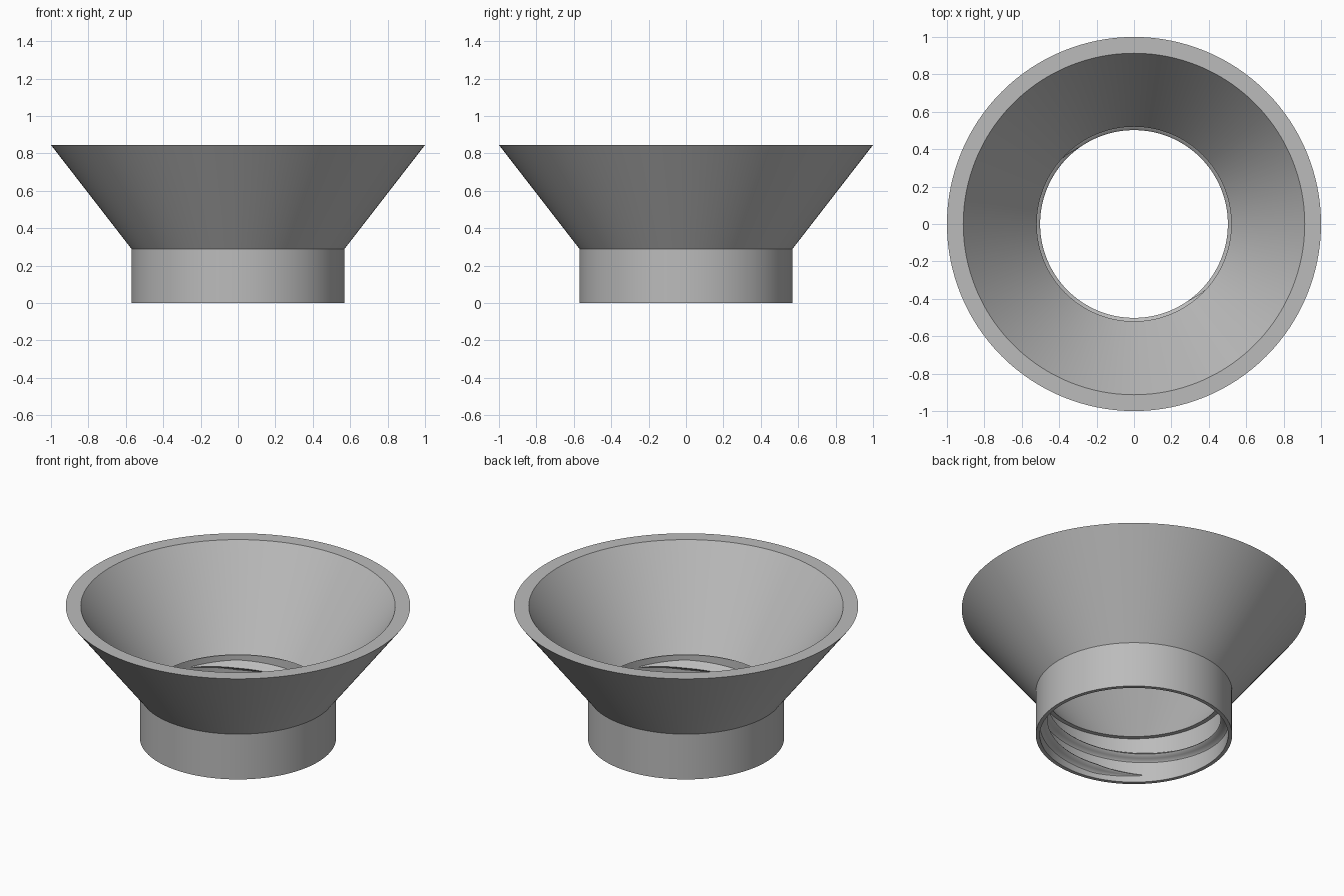
import bpy, bmesh, math

if "Cube" in bpy.data.objects:
    bpy.data.objects.remove(bpy.data.objects["Cube"])

SEGMENTS = 128

grey = bpy.data.materials.new("plain grey")
grey.diffuse_color = (0.5, 0.5, 0.5, 1)
grey.use_nodes = True
grey.node_tree.nodes["Principled BSDF"].inputs["Base Color"].default_value = grey.diffuse_color


def finish(bm, name, angle):
    """Turn a bmesh into a smooth-shaded grey object that keeps its sharp edges."""
    bmesh.ops.recalc_face_normals(bm, faces=bm.faces)
    mesh = bpy.data.meshes.new(name)
    bm.to_mesh(mesh)
    bm.free()
    mesh.materials.append(grey)
    obj = bpy.data.objects.new(name, mesh)
    bpy.context.collection.objects.link(obj)
    bpy.ops.object.select_all(action='DESELECT')
    obj.select_set(True)
    bpy.context.view_layer.objects.active = obj
    bpy.ops.object.shade_smooth_by_angle(angle=math.radians(angle))
    return obj


def skin(bm, rings, closed):
    """Join consecutive closed cross-sections with quads."""
    n = len(rings[0])
    for i in range(len(rings) if closed else len(rings) - 1):
        a, b = rings[i], rings[(i + 1) % len(rings)]
        for j in range(n):
            k = (j + 1) % n
            bm.faces.new((a[j], a[k], b[k], b[j]))
    if not closed:
        bm.faces.new(rings[0])
        bm.faces.new(rings[-1])


def section(bm, angle, points):
    """Place (radius, height) points in the vertical plane at an angle."""
    c, s = math.cos(angle), math.sin(angle)
    return [bm.verts.new((r * c, r * s, z)) for r, z in points]


# Funnel: collar wall, flared cone and inner ledge as one lathed profile
profile = [(0.57, 0), (0.57, 0.29), (1.0, 0.845), (0.913, 0.845),
           (0.52, 0.29), (0.547, 0.29), (0.547, 0)]
bm = bmesh.new()
skin(bm, [section(bm, math.tau * i / SEGMENTS, profile)
          for i in range(SEGMENTS)], True)
finish(bm, "funnel_body", 25)

# Two-start internal thread: rounded ridges with tapered ends
WALL, DEPTH, HALF = 0.547, 0.045, 0.032
SWEEP, RISE, STEPS = math.radians(290), 0.187, 100
for name, start in (("thread_front", 225), ("thread_back", 45)):
    bm = bmesh.new()
    rings = []
    for i in range(STEPS + 1):
        t = i / STEPS
        taper = min(1, 0.08 + min(t, 1 - t) * 9)
        mid = 0.045 + RISE * t
        points = [(WALL + 0.006, mid - HALF * taper)]
        for j in range(9):
            u = j / 4 - 1
            bump = 0.5 + 0.5 * math.cos(math.pi * u)
            points.append((WALL - DEPTH * taper * bump, mid + HALF * taper * u))
        points.append((WALL + 0.006, mid + HALF * taper))
        rings.append(section(bm, math.radians(start) + SWEEP * t, points))
    skin(bm, rings, False)
    finish(bm, name, 50)
